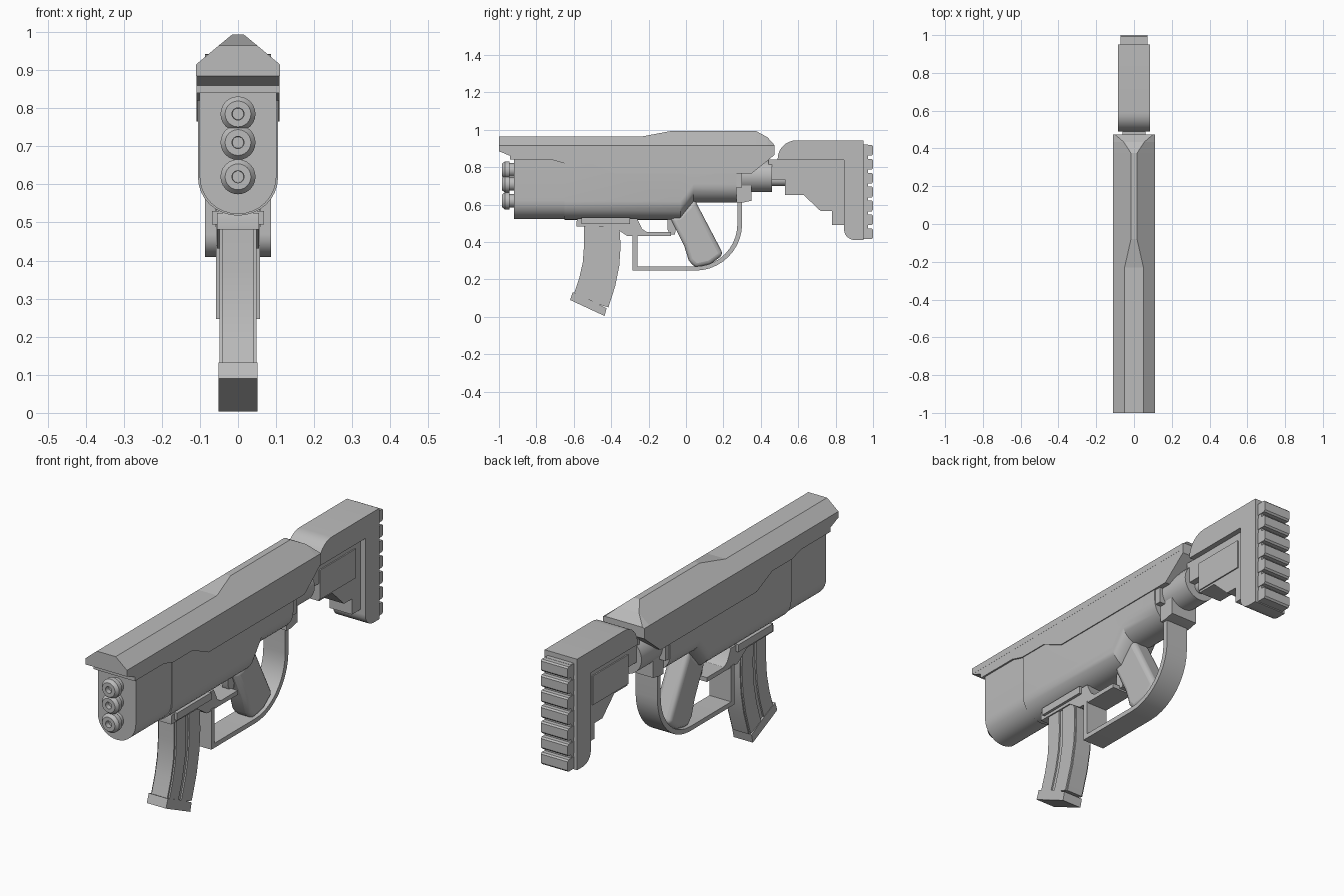
import bpy, bmesh, math

if "Cube" in bpy.data.objects:
    bpy.data.objects.remove(bpy.data.objects["Cube"])

grey = bpy.data.materials.new("gunmetal grey")
grey.diffuse_color = (0.5, 0.5, 0.5, 1)
grey.use_nodes = True
grey.node_tree.nodes["Principled BSDF"].inputs["Base Color"].default_value = grey.diffuse_color


def finish(name, bm, smooth=True, bevel=0):
    bmesh.ops.remove_doubles(bm, verts=bm.verts, dist=1e-5)
    bmesh.ops.recalc_face_normals(bm, faces=bm.faces)
    me = bpy.data.meshes.new(name)
    bm.to_mesh(me)
    bm.free()
    ob = bpy.data.objects.new(name, me)
    me.materials.append(grey)
    bpy.context.collection.objects.link(ob)
    bpy.ops.object.select_all(action='DESELECT')
    bpy.context.view_layer.objects.active = ob
    ob.select_set(True)
    if bevel:
        m = ob.modifiers.new("soft edges", 'BEVEL')
        m.width, m.segments, m.angle_limit = bevel, 3, math.radians(50)
    if smooth:
        bpy.ops.object.shade_smooth_by_angle(angle=math.radians(30))
    return ob


def plate(name, pts, half, bevel=0, x=0):
    """Side profile of (y, z) points, extruded across x."""
    bm = bmesh.new()
    f = bm.faces.new([bm.verts.new((x - half, y, z)) for y, z in pts])
    ext = bmesh.ops.extrude_face_region(bm, geom=[f])
    vs = [v for v in ext['geom'] if isinstance(v, bmesh.types.BMVert)]
    bmesh.ops.translate(bm, verts=vs, vec=(2 * half, 0, 0))
    return finish(name, bm, bevel=bevel)


def box(name, y0, y1, z0, z1, half, bevel=0):
    return plate(name, [(y0, z0), (y1, z0), (y1, z1), (y0, z1)], half, bevel)


def loft(name, sections, smooth=True):
    """Closed rings of 3D points, joined and capped."""
    bm = bmesh.new()
    rings = [[bm.verts.new(p) for p in s] for s in sections]
    n = len(rings[0])
    for a, b in zip(rings, rings[1:]):
        for i in range(n):
            j = (i + 1) % n
            bm.faces.new((a[i], a[j], b[j], b[i]))
    bm.faces.new(rings[0])
    bm.faces.new(rings[-1])
    return finish(name, bm, smooth)


def turned(name, profile, z, n=24):
    """Round part along y from (y, radius) points."""
    return loft(name, [[(r * math.cos(t * math.tau / n), y, z + r * math.sin(t * math.tau / n))
                        for t in range(n)] for y, r in profile])


def u_ring(y, half, top, bottom, drop=0.1, n=16):
    """U-shaped cross-section with a rounded belly."""
    arc = [(half * math.cos(math.pi * i / n), y, bottom + drop - drop * math.sin(math.pi * i / n))
           for i in range(n + 1)]
    return [(half, y, top)] + arc + [(-half, y, top)]


def arc(cy, cz, ry, rz, a0, a1, n=10):
    return [(cy + ry * math.cos(math.radians(a0 + (a1 - a0) * i / n)),
             cz + rz * math.sin(math.radians(a0 + (a1 - a0) * i / n))) for i in range(n + 1)]


# Faceted top cover, with the ridge narrowing towards the rear
cover = [(-1, .05, .965), (-.23, .05, .965), (-.08, .016, .993), (.375, .016, .993),
         (.435, .055, .96), (.473, .1, .918)]
loft("top_cover", [[(.11, y, .885), (.11, y, .915), (w, y, zt), (-w, y, zt),
                    (-.11, y, .915), (-.11, y, .885)] for y, w, zt in cover], False)
# Side skirt below the cover
plate("cover_skirt", [(-1, .9), (-1, .885), (-.94, .86), (-.94, .84), (-.72, .84), (-.65, .82),
                      (-.5, .82), (-.38, .765), (.35, .765), (.473, .865), (.473, .9)], .1095)

# Body: front shroud and receiver
loft("front_shroud", [u_ring(-.92, .101, .86, .522), u_ring(-.65, .101, .86, .522)])
loft("receiver", [u_ring(-.65, .105, .86, .518), u_ring(-.03, .105, .86, .518),
                  u_ring(.04, .105, .86, .61), u_ring(.27, .105, .86, .61)])
box("receiver_rear", .2, .3, .69, .86, .1)

# Three stacked muzzles with recessed bores
for i, z in enumerate((.785, .71, .62)):
    turned(f"muzzle_{i + 1}", [(-.9, .036), (-.945, .036), (-.945, .046), (-.968, .046),
                               (-.983, .034), (-.983, .016), (-.96, .015)], z)

# Rail, magazine well and lower frame
plate("lower_rail", [(-.585, .51), (-.585, .482), (-.385, .48), (-.315, .432), (-.08, .432),
                     (-.08, .453), (-.21, .453), (-.235, .47), (-.262, .525), (-.58, .525)], .055)
box("rail_lip", -.56, -.3, .495, .53, .068)

# Trigger guard loop
outer = [(-.285, .44), (-.285, .247)] + arc(.05, .497, .25, .25, -90, 0) + [(.3, .63)]
inner = [(.275, .63)] + arc(.05, .497, .225, .228, 0, -90) + [(-.26, .269), (-.26, .44)]
plate("trigger_guard", outer + inner, .058)
plate("guard_bracket", [(.27, .61), (.3, .61), (.35, .62), (.35, .77), (.27, .77)], .07)

# Grip and trigger
plate("grip", [(.045, .63), (-.04, .54), (-.085, .53), (-.01, .38), (.015, .3), (.05, .262),
               (.13, .28), (.2, .333), (.06, .6)], .05, bevel=.022)
plate("trigger", [(-.1, .53), (-.1, .47), (-.085, .44), (-.06, .44), (-.04, .53)], .018)

# Curved magazine: ribs front and back around a grooved core
front = [(-.545, .5), (-.545, .38), (-.552, .29), (-.57, .21), (-.603, .11)]
back = [(-.355, .5), (-.35, .37), (-.357, .27), (-.378, .165), (-.415, .05)]


def strip(a, b):
    def mix(t):
        return [(p[0] + (q[0] - p[0]) * t, p[1] + (q[1] - p[1]) * t) for p, q in zip(front, back)]
    return mix(a) + mix(b)[::-1]


plate("magazine_core", strip(0, 1), .042)
plate("magazine_front", strip(.04, .42), .049)
plate("magazine_back", strip(.54, .97), .049)
plate("magazine_base", [(-.605, .132), (-.62, .09), (-.435, .004), (-.425, .045),
                        (-.51, .09)], .051)

# Buffer tube and stock neck
turned("buffer_tube", [(.28, .086), (.46, .086)], .752)
box("stock_neck", .44, .55, .735, .84, .06)
turned("neck_rod", [(.44, .03), (.56, .03)], .73)

# Shoulder stock: recessed core with a thicker top and rear frame
plate("stock_core", [(.53, .86), (.53, .65), (.63, .65), (.72, .565), (.78, .565), (.78, .49),
                     (.87, .49), (.87, .86)], .06)
box("stock_core_panel", .53, .8, .66, .8, .066)
plate("stock_top", [(.49, .838), (.95, .838), (.95, .943)] + arc(.59, .843, .1, .1, 90, 180, 8),
      .086)
plate("stock_rear", [(.845, .85), (.845, .47)] + arc(.905, .465, .06, .055, 180, 270, 6)
      + [(.95, .41), (.95, .85)], .086)

# Ribbed shoulder pad
box("pad_base", .94, .972, .42, .92, .068)
for i in range(7):
    z = .415 + i * .0745
    plate(f"pad_rib_{i + 1}", [(.95, z), (.993, z), (1, z + .008), (1, z + .05), (.993, z + .057),
                               (.95, z + .057)], .071)
